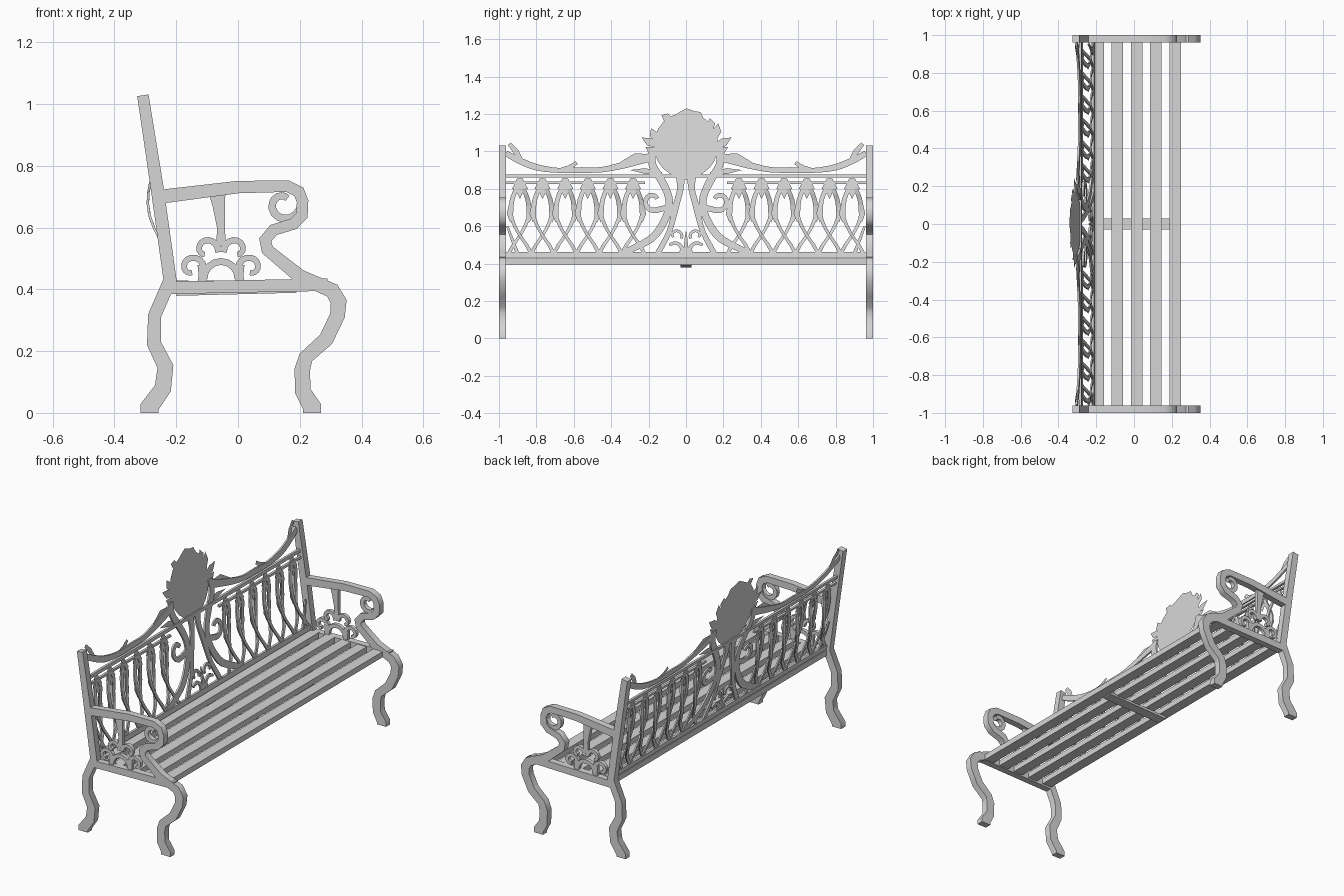
import bpy
import bmesh
import math
from mathutils import Vector

if "Cube" in bpy.data.objects:
    bpy.data.objects.remove(bpy.data.objects["Cube"])

metal = bpy.data.materials.new("light_grey_metal")
metal.use_nodes = True
GREY = (0.67, 0.67, 0.67, 1)
metal.diffuse_color = GREY
metal.node_tree.nodes["Principled BSDF"].inputs["Base Color"].default_value = GREY


def finish(name, bm, solid=True):
    """Turn a bmesh into a named object."""
    if solid:
        bmesh.ops.recalc_face_normals(bm, faces=bm.faces)
    mesh = bpy.data.meshes.new(name)
    bm.to_mesh(mesh)
    bm.free()
    mesh.materials.append(metal)
    obj = bpy.data.objects.new(name, mesh)
    bpy.context.collection.objects.link(obj)
    return obj


def shade_smooth(obj):
    bpy.ops.object.select_all(action='DESELECT')
    obj.select_set(True)
    bpy.context.view_layer.objects.active = obj
    bpy.ops.object.shade_smooth_by_angle(angle=math.radians(55))


def smooth_path(points, steps=3):
    """Catmull-Rom resampling of (u, v, width) points."""
    p = [Vector(q) for q in points]
    p = [2 * p[0] - p[1]] + p + [2 * p[-1] - p[-2]]
    out = []
    for a, b, c, d in zip(p, p[1:], p[2:], p[3:]):
        for i in range(steps):
            t = i / steps
            out.append(0.5 * (2 * b + (c - a) * t + (2 * a - 5 * b + 4 * c - d) * t * t
                              + (3 * b - a - 3 * c + d) * t ** 3))
    return out + [p[-2]]


def ribbon(bm, points, place, thick):
    """Flat band along a path of (u, v, width); thick = 0 gives a sheet."""
    pts = [Vector(q) for q in points]
    rings = []
    for i, q in enumerate(pts):
        here = q.to_2d()
        before = (here - pts[i - 1].to_2d()).normalized() if i else Vector((0, 0))
        after = (pts[i + 1].to_2d() - here).normalized() if i + 1 < len(pts) else Vector((0, 0))
        run = (before + after).normalized()
        miter = max(0.75, run.dot(after if i == 0 else before))
        side = Vector((-run.y, run.x)) * q.z / 2 / miter
        a, b = here + side, here - side
        corners = [(a, thick / 2), (b, thick / 2)]
        if thick:
            corners += [(b, -thick / 2), (a, -thick / 2)]
        rings.append([bm.verts.new(place(c.x, c.y, d)) for c, d in corners])
    for r, s in zip(rings, rings[1:]):
        if thick:
            for k in range(4):
                bm.faces.new((r[k], r[k - 1], s[k - 1], s[k]))
        else:
            bm.faces.new((r[0], r[1], s[1], s[0]))
    if thick:
        bm.faces.new(rings[0])
        bm.faces.new(rings[-1])


def spiral(u, v, radius, start, sweep, width, steps=12):
    """Points of a curl that tightens toward its centre."""
    pts = []
    for i in range(steps + 1):
        t = i / steps
        r = radius * (1 - 0.6 * t)
        a = start + sweep * t
        pts.append((u + r * math.cos(a), v + r * math.sin(a), width * (1 - 0.2 * t)))
    return pts


def mirrored(points, axis=0):
    return [(2 * axis - u, v, w) for u, v, w in points]


def box(name, lo, hi):
    bm = bmesh.new()
    bmesh.ops.create_cube(bm, size=1)
    for v in bm.verts:
        v.co = [l + (h - l) * (c + 0.5) for l, h, c in zip(lo, hi, v.co)]
    return finish(name, bm)


# Side frames: post with rear leg, arm with front leg, seat rail and scrollwork
POST = [(-.308, 1.028, .037), (-.262, .73, .042), (-.22, .43, .042), (-.27, .315, .042),
        (-.272, .225, .045), (-.235, .15, .05), (-.243, .08, .053), (-.286, .02, .058), (-.286, 0, .058)]
ARM = [(-.25, .7, .045), (0, .731, .04), (.16, .734, .037), (.197, .716, .037), (.209, .685, .037),
       (.207, .64, .037), (.18, .612, .037), (.115, .592, .037), (.088, .56, .036), (.095, .528, .038),
       (.2, .442, .045), (.305, .396, .048), (.326, .36, .05), (.322, .315, .048), (.285, .238, .048),
       (.22, .18, .045), (.208, .14, .05), (.21, .07, .05), (.24, .02, .058), (.24, 0, .058)]
RAIL = [(-.22, .405, .04), (.29, .415, .04)]
STEM = [(-.068, .715, .055), (-.062, .67, .04), (-.055, .6, .026), (-.055, .54, .03)]
MID = -.055
for label, side in (("left", 1), ("right", -1)):
    def place(u, v, d, side=side):
        return (u, side * .981 + d, v)
    for part, path in (("rear_post_and_leg", POST), ("arm_and_front_leg", ARM), ("seat_rail", RAIL)):
        bm = bmesh.new()
        ribbon(bm, path, place, .038)
        shade_smooth(finish(label + "_" + part, bm))
    bm = bmesh.new()
    ribbon(bm, STEM, place, .02)
    ribbon(bm, spiral(.148, .676, .056, -.3, -5, .027), place, .026)
    arch = [(MID + .055 * math.cos(a), .435 + .055 * math.sin(a), .022)
            for a in [math.pi * i / 8 for i in range(9)]]
    ribbon(bm, arch, place, .02)
    foot = [(MID - .06, .42, .03), (MID - .062, .45, .022), (MID - .066, .48, .02)]
    for path in (spiral(-.15, .47, .04, 0, 4.8, .021), spiral(-.103, .528, .04, -.2, 4.6, .021), foot):
        ribbon(bm, path, place, .02)
        ribbon(bm, mirrored(path, MID), place, .02)
    shade_smooth(finish(label + "_arm_scrollwork", bm))

# Seat slats and the sloping centre brace beneath them
for i in range(5):
    x = -.19 + i * .102
    box(f"seat_slat_{i + 1}", (x - .03, -.968, .396), (x + .03, .968, .428))
bm = bmesh.new()
ribbon(bm, [(-.2, .386, .014), (.19, .396, .014)], lambda u, v, d: (u, d, v), .06)
finish("seat_brace", bm)


# Back panel, leaning like the posts
def back(u, v, d):
    return (-.215 - .161 * (v - .44) + d, u, v)


bm = bmesh.new()
for z, w in ((.868, .018), (.832, .012), (.447, .028)):
    spans = [(-.965, .965)] if z != .832 else [(-.965, -.22), (.22, .965)]
    for a, b in spans:
        ribbon(bm, [(a, z, w), (b, z, w)], back, .014)
finish("back_rails", bm)

# Lattice of crossing strands, one bowed behind the other, under leafy heads
STRAND = [(.006, .83, .018), (.032, .77, .024), (.048, .71, .024), (.044, .64, .02),
          (.006, .56, .016), (-.035, .5, .018), (-.06, .452, .02)]
LEAF = [(0, .855, .03), (0, .835, .05), (0, .8, .084), (0, .792, .045), (0, .745, 0)]
BARB = [(.03, .78, .012), (.047, .71, .026), (.053, .665, .034), (.052, .62, 0)]


def bowed(depth):
    def place(u, v, d):
        t = min(max((v - .52) / .27, 0), 1)
        return back(u, v, d + depth * math.sin(math.pi * t))
    return place


bm = bmesh.new()
heads = bmesh.new()
for side in (-1, 1):
    for i in range(6):
        centre = side * (.283 + i * .121)
        for hand, depth in ((1, -.04), (-1, .01)):
            for path, target, thick in ((smooth_path(STRAND, 2), bm, .008), (BARB, heads, 0)):
                ribbon(target, [(centre + hand * u, v, w) for u, v, w in path], bowed(depth), thick)
        ribbon(heads, [(centre + u, v, w) for u, v, w in LEAF], back, 0)
    # outermost half strand beside the post
    ribbon(bm, [(side * .955, .6, .012), (side * .93, .53, .016), (side * .9, .452, .018)], back, .008)
finish("back_lattice", bm)
finish("lattice_leaves", heads, False)

# Crest branch sweeping from the posts to the medallion
SWAG = [(.962, .99, .03), (.9, .955, .034), (.8, .915, .034), (.68, .898, .026), (.56, .9, .03),
        (.45, .902, .028), (.34, .925, .036), (.25, .95, .04), (.17, .975, .05)]
TWIGS = [[(.88, .95, .02), (.91, 1.0, .03), (.945, 1.04, .02)],
         [(.68, .9, .016), (.62, .915, .024), (.585, .94, .02)],
         [(.36, .925, .02), (.27, .975, .03), (.2, .985, 0)],
         [(.3, .9, 0), (.22, .895, .03), (.13, .88, .02)]]
bm = bmesh.new()
twigs = bmesh.new()
for path, target, thick in [(smooth_path(SWAG), bm, .01)] + [(t, twigs, 0) for t in TWIGS]:
    ribbon(target, path, back, thick)
    ribbon(target, mirrored(path), back, thick)
finish("back_crest_branches", bm)
finish("crest_twigs", twigs, False)

# Centre stems: hourglass bands, side curls and the small floral motif
OUTER = [(.175, 1.0, .03), (.18, .93, .04), (.14, .86, .042), (.1, .78, .04), (.09, .71, .04),
         (.12, .62, .04), (.19, .53, .04), (.34, .455, .03)]
INNER = [(.03, .87, .05), (.03, .8, .034), (.048, .73, .034), (.065, .66, .032),
         (.09, .57, .028), (.15, .455, .03)]
SPRIG = [(.02, .45, .03), (.025, .49, .02), (.055, .51, .018), (.09, .5, .014)]
bm = bmesh.new()
for path in (smooth_path(OUTER), smooth_path(INNER), smooth_path(SPRIG),
             spiral(.175, .735, .058, 3.9, 5, .028), spiral(.055, .55, .035, 3.6, -4.2, .016),
             [(.1, .7, .03), (.16, .685, .03), (.2, .69, .02)]):
    ribbon(bm, path, back, .01)
    ribbon(bm, mirrored(path), back, .01)
ribbon(bm, [(0, .45, .03), (0, .53, .016), (0, .58, .0)], back, .008)
finish("back_centre_stems", bm)

# Medallion sheet with pointed leaves around its rim
bm = bmesh.new()
rim = []
for i in range(24):
    a = math.tau * i / 24
    rim.append(bm.verts.new(back(.172 * math.cos(a), 1.032 + .176 * math.sin(a), 0)))
bm.faces.new(rim)
ribbon(bm, [(0, .9, .15), (0, .865, .09), (0, .85, .06)], back, 0)


def rim_leaf(angle, turn, length):
    """Leaf that leaves the rim at an angle and sweeps round it."""
    pts = []
    for t, w in ((0, .03), (.5, .045), (1, 0)):
        a = math.radians(angle + turn * t)
        grow = 1 + length * t
        pts.append((.16 * grow * math.cos(a), 1.03 + .165 * grow * math.sin(a), w))
    ribbon(bm, pts, back, 0)


for angle, turn, length in ((0, 10, .55), (-14, 12, .4), (16, 18, .3), (34, 14, .2),
                            (60, 18, .14), (105, -35, .15), (122, 8, .28),
                            (168, -14, .3), (178, -8, .5), (194, -12, .35)):
    rim_leaf(angle, turn, length)
finish("back_medallion", bm, False)
